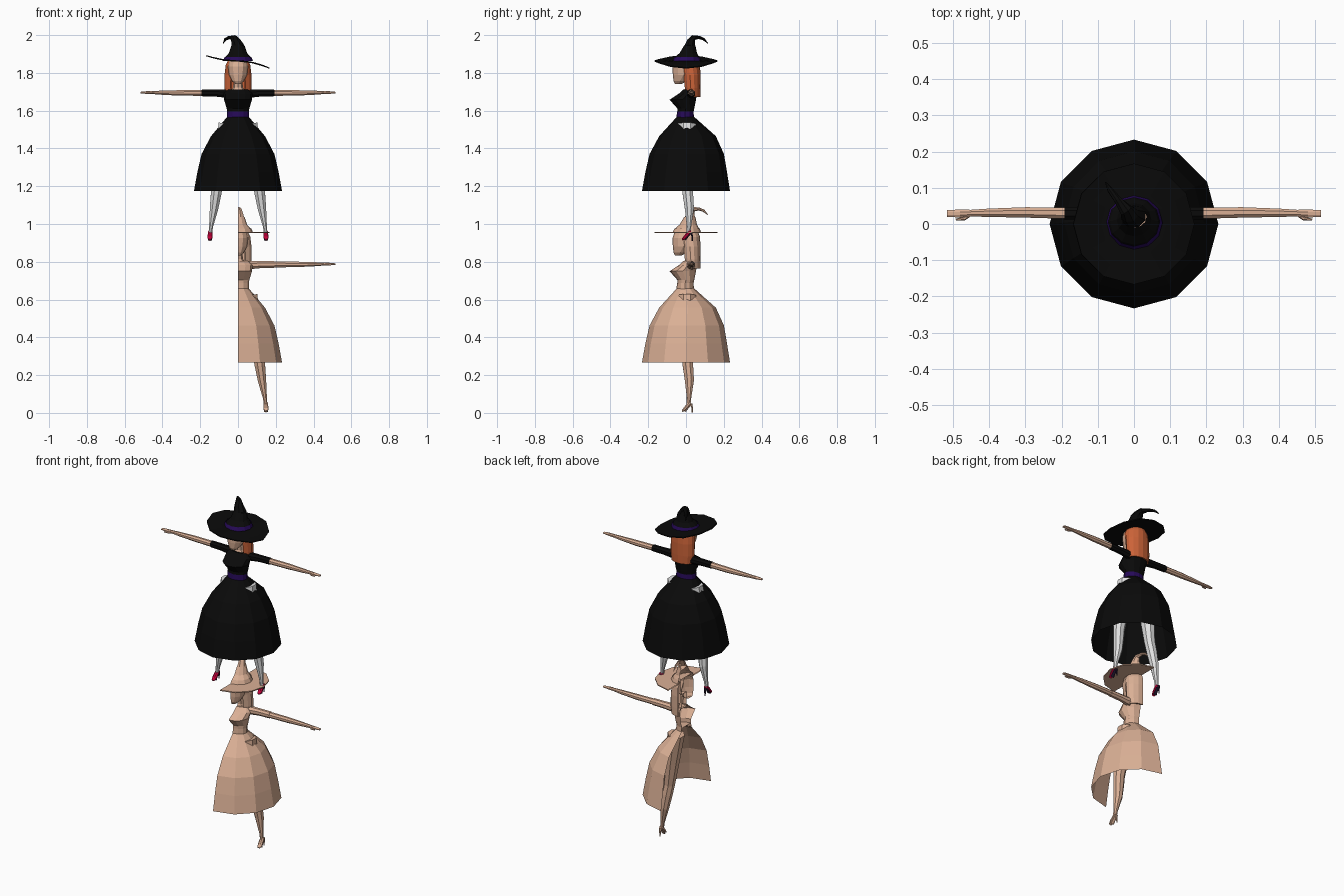
import bpy, bmesh, math
from mathutils import Vector


def material(name, rgb):
    m = bpy.data.materials.new(name)
    m.diffuse_color = (*rgb, 1)
    return m


SKIN = material("skin", (0.70, 0.43, 0.30))
BLACK = material("black cloth", (0.003, 0.003, 0.003))
PURPLE = material("purple ribbon", (0.02, 0.003, 0.10))
ORANGE = material("orange hair", (0.60, 0.125, 0.04))
WHITE = material("white stocking", (0.75, 0.75, 0.75))
RED = material("red shoe", (0.60, 0.0, 0.045))
DARK = material("dark heel", (0.015, 0.008, 0.03))


def finish(name, bm, mat, dz, cut, thick=0.0):
    """Move the part into place, optionally keep only its +x half."""
    bmesh.ops.recalc_face_normals(bm, faces=bm.faces[:])
    if thick:
        bmesh.ops.solidify(bm, geom=bm.faces[:], thickness=thick)
    if cut:
        bmesh.ops.bisect_plane(bm, geom=bm.verts[:] + bm.edges[:] + bm.faces[:],
                               plane_co=(0, 0, 0), plane_no=(1, 0, 0), clear_inner=True)
    bmesh.ops.translate(bm, verts=bm.verts[:], vec=(0, 0, dz))
    me = bpy.data.meshes.new(name)
    bm.to_mesh(me)
    bm.free()
    me.materials.append(mat)
    bpy.context.collection.objects.link(bpy.data.objects.new(name, me))


def bridge(bm, rings, closed=True):
    n = len(rings[0])
    for a, b in zip(rings, rings[1:]):
        for i in range(n if closed else n - 1):
            j = (i + 1) % n
            bm.faces.new((a[i], a[j], b[j], b[i]))


def stack(rows, sides=12, caps=True, arc=None):
    """Horizontal ellipses from rows of (z, centre y, radius x, radius y)."""
    bm = bmesh.new()
    a0, a1 = arc or (-90, 270)
    div = sides - 1 if arc else sides
    rings = []
    for z, cy, rx, ry in rows:
        angs = [math.radians(a0 + (a1 - a0) * i / div) for i in range(sides)]
        rings.append([bm.verts.new((rx * math.cos(a), cy + ry * math.sin(a), z)) for a in angs])
    bridge(bm, rings, arc is None)
    if caps and not arc:
        bm.faces.new(rings[0])
        bm.faces.new(rings[-1])
    return bm


def tube(rows, ref, sides=8):
    """Sections square to a path, from rows of (x, y, z, radius u, radius v)."""
    bm = bmesh.new()
    pts = [Vector(r[:3]) for r in rows]
    rings = []
    for k, r in enumerate(rows):
        t = (pts[min(k + 1, len(pts) - 1)] - pts[max(k - 1, 0)]).normalized()
        u = Vector(ref)
        u = (u - t * u.dot(t)).normalized()
        v = t.cross(u)
        ring = []
        for i in range(sides):
            a = math.tau * (i + 0.5) / sides
            ring.append(bm.verts.new(pts[k] + u * r[3] * math.cos(a) + v * r[4] * math.sin(a)))
        rings.append(ring)
    bridge(bm, rings)
    bm.faces.new(rings[0])
    bm.faces.new(rings[-1])
    return bm


def mirrored(rows, s):
    return [(s * r[0], *r[1:]) for r in rows]


def figure(prefix, dz, half):
    def col(m):
        return SKIN if half else m

    def add(name, bm, mat, cut=half, thick=0.0):
        finish(prefix + name, bm, col(mat), dz, cut, thick)

    # dress
    add("skirt", stack([(1.175, 0, .233, .233), (1.275, .001, .215, .216), (1.37, .004, .193, .197),
                        (1.465, .008, .143, .15), (1.57, -.003, .055, .043)], caps=False), BLACK)
    add("belt", stack([(1.562, -.004, .059, .046), (1.596, -.004, .058, .044)], caps=False), PURPLE)
    add("bodice", stack([(1.59, -.003, .056, .042), (1.612, -.001, .060, .045), (1.658, -.017, .074, .070),
                         (1.69, .010, .078, .048), (1.712, .018, .058, .033)]), BLACK)

    # neck, head and hair
    add("neck", stack([(1.705, .018, .040, .028), (1.722, .018, .026, .022),
                       (1.79, .012, .022, .022)], 8), SKIN)
    add("head", stack([(1.742, -.040, .016, .018), (1.757, -.030, .032, .036), (1.79, -.014, .048, .056),
                       (1.835, -.012, .053, .059), (1.88, -.005, .045, .05)]), SKIN)
    add("hair", stack([(1.672, .034, .066, .042), (1.72, .032, .073, .045), (1.79, .028, .072, .049),
                       (1.84, .018, .066, .056), (1.872, .012, .05, .05)],
                      13, arc=(-58, 238)), ORANGE, thick=0.008)

    # hat: brim, ribbon and bent cone
    brim = stack([(1.866, 0, r, r) for r in (.055, .09, .13, .167)], caps=False)
    if not half:
        for v in brim.verts:
            k = (v.co.x / .167) ** 2
            v.co.z -= k * (.038 if v.co.x > 0 else -.028)
    add("hat_brim", brim, BLACK, thick=0.006)
    add("hat_ribbon", stack([(1.864, .004, .079, .075), (1.884, .006, .071, .067)], caps=False), PURPLE)
    add("hat_crown", stack([(1.862, .004, .076, .072), (1.885, .006, .067, .063), (1.905, .012, .048, .046),
                            (1.945, .020, .035, .030)], caps=False), BLACK)
    b = 0 if half else 1
    add("hat_tip", tube([(0, .020, 1.935, .037, .032), (-.012 * b, .026, 1.967, .027, .022),
                         (-.022 * b, .038, 1.986, .019, .014), (-.046 * b, .068, 1.988, .011, .009),
                         (-.066 * b, .094, 1.978, .008, .007), (-.078 * b, .115, 1.957, .002, .002)],
                        (1, 0, 0)), BLACK)

    for s in ((1,) if half else (1, -1)):
        side = "left_" if s > 0 else "right_"

        def limb(name, rows, ref, mat, sides=8):
            add(side + name, tube(mirrored(rows, s), ref, sides), mat, cut=False)

        # arms
        limb("sleeve", [(.055, .026, 1.690, .024, .024), (.12, .029, 1.693, .019, .020),
                        (.192, .030, 1.694, .019, .019)], (0, 1, 0), BLACK)
        limb("arm", [(.185, .030, 1.694, .017, .0165), (.30, .032, 1.694, .0155, .016),
                     (.40, .031, 1.695, .0125, .012), (.45, .030, 1.696, .010, .009),
                     (.48, .029, 1.696, .012, .008), (.517, .029, 1.696, .010, .004)], (0, 1, 0), SKIN)
        limb("thumb", [(.455, .024, 1.694, .005, .005), (.468, .015, 1.693, .005, .005),
                       (.492, .012, 1.692, .003, .003)], (0, 0, 1), SKIN, 6)

        # legs
        limb("stocking", [(.06, .006, 1.53, .046, .050), (.088, .004, 1.36, .040, .042),
                          (.107, .004, 1.22, .032, .030), (.116, .010, 1.16, .030, .030),
                          (.127, .018, 1.08, .024, .026), (.142, .016, .99, .012, .013),
                          (.146, .014, .955, .010, .011)], (1, 0, 0), WHITE)

        # high-heeled shoes
        limb("shoe", [(.146, .024, .962, .012, .010), (.147, .010, .948, .013, .011),
                      (.149, -.006, .928, .014, .010), (.150, -.020, .917, .008, .005)], (1, 0, 0), RED)
        limb("sole", [(.147, .024, .950, .010, .004), (.148, .010, .935, .010, .004),
                      (.149, -.004, .915, .012, .004)], (1, 0, 0), DARK, 6)
        limb("heel", [(.147, .028, .958, .008, .007), (.147, .032, .935, .005, .004),
                      (.147, .033, .910, .003, .003)], (1, 0, 0), DARK, 6)


# coloured full figure above, plain half figure below
figure("full_", 0.0, False)
figure("half_", -0.908, True)
